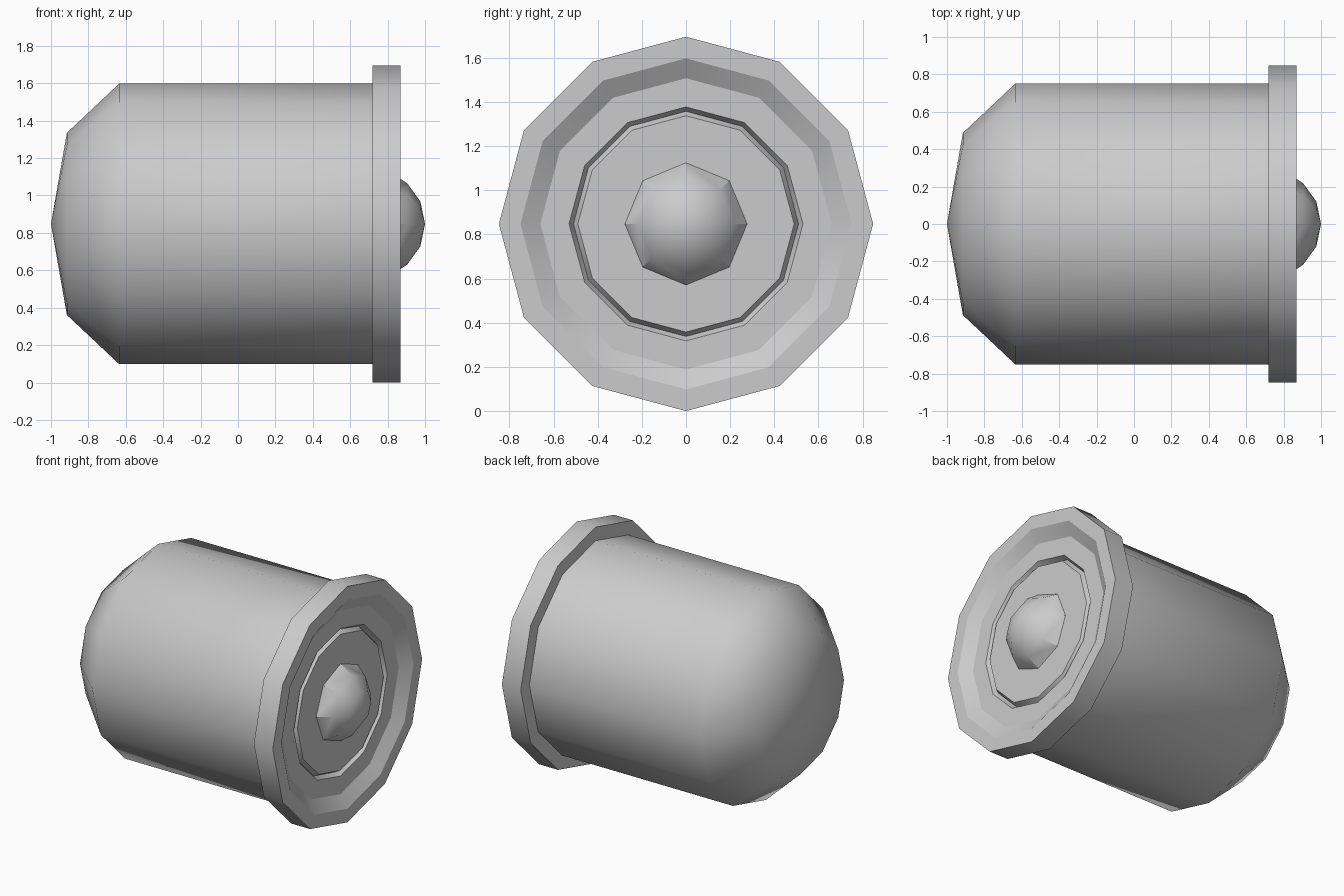
import bpy, bmesh
from math import sin, cos, pi, radians

if "Cube" in bpy.data.objects:
    bpy.data.objects.remove(bpy.data.objects["Cube"])

CENTRE_Z = 0.848


def lathe(name, profile, sides, smooth_angle):
    """Revolve (x, radius) points, listed left to right, about the long x axis."""
    bm = bmesh.new()
    rings = []
    for x, r in profile:
        if r == 0:
            rings.append([bm.verts.new((x, 0, CENTRE_Z))] * sides)
        else:
            rings.append([bm.verts.new((x, r * sin(2 * pi * i / sides),
                                        CENTRE_Z + r * cos(2 * pi * i / sides)))
                          for i in range(sides)])
    for a, b in zip(rings, rings[1:]):
        for i in range(sides):
            j = (i + 1) % sides
            # dict.fromkeys drops the doubled point where a ring is an apex
            bm.faces.new(list(dict.fromkeys((a[i], b[i], b[j], a[j]))))
    bm.normal_update()
    # outward means away from a point inside the part
    f = max(bm.faces, key=lambda f: f.calc_center_median().x)
    if f.normal.x < 0:
        bmesh.ops.reverse_faces(bm, faces=bm.faces[:])
    mesh = bpy.data.meshes.new(name)
    bm.to_mesh(mesh)
    bm.free()
    ob = bpy.data.objects.new(name, mesh)
    bpy.context.collection.objects.link(ob)
    bpy.ops.object.select_all(action='DESELECT')
    ob.select_set(True)
    bpy.context.view_layer.objects.active = ob
    bpy.ops.object.shade_smooth_by_angle(angle=radians(smooth_angle))
    return ob


# Rounded barrel, its open end covered by the flange
body = lathe("body", [(-1, 0), (-0.915, 0.487), (-0.635, 0.75), (0.72, 0.75)], 12, 50)
# The open end is vertical-walled, so check the winding against the radius instead
top = max(body.data.polygons, key=lambda p: p.center.z)
if top.normal.z < 0:
    body.data.flip_normals()

# Flange with a dished face and a narrow V groove around the centre disc
lathe("flange", [(0.72, 0.75), (0.72, 0.848), (0.87, 0.848), (0.87, 0.75),
                 (0.815, 0.66), (0.815, 0.53), (0.78, 0.51), (0.815, 0.49),
                 (0.815, 0)], 12, 31)

# Eight-sided domed button
lathe("button", [(0.815, 0.277), (0.905, 0.217), (0.975, 0.12), (1.0, 0)], 8, 30)
